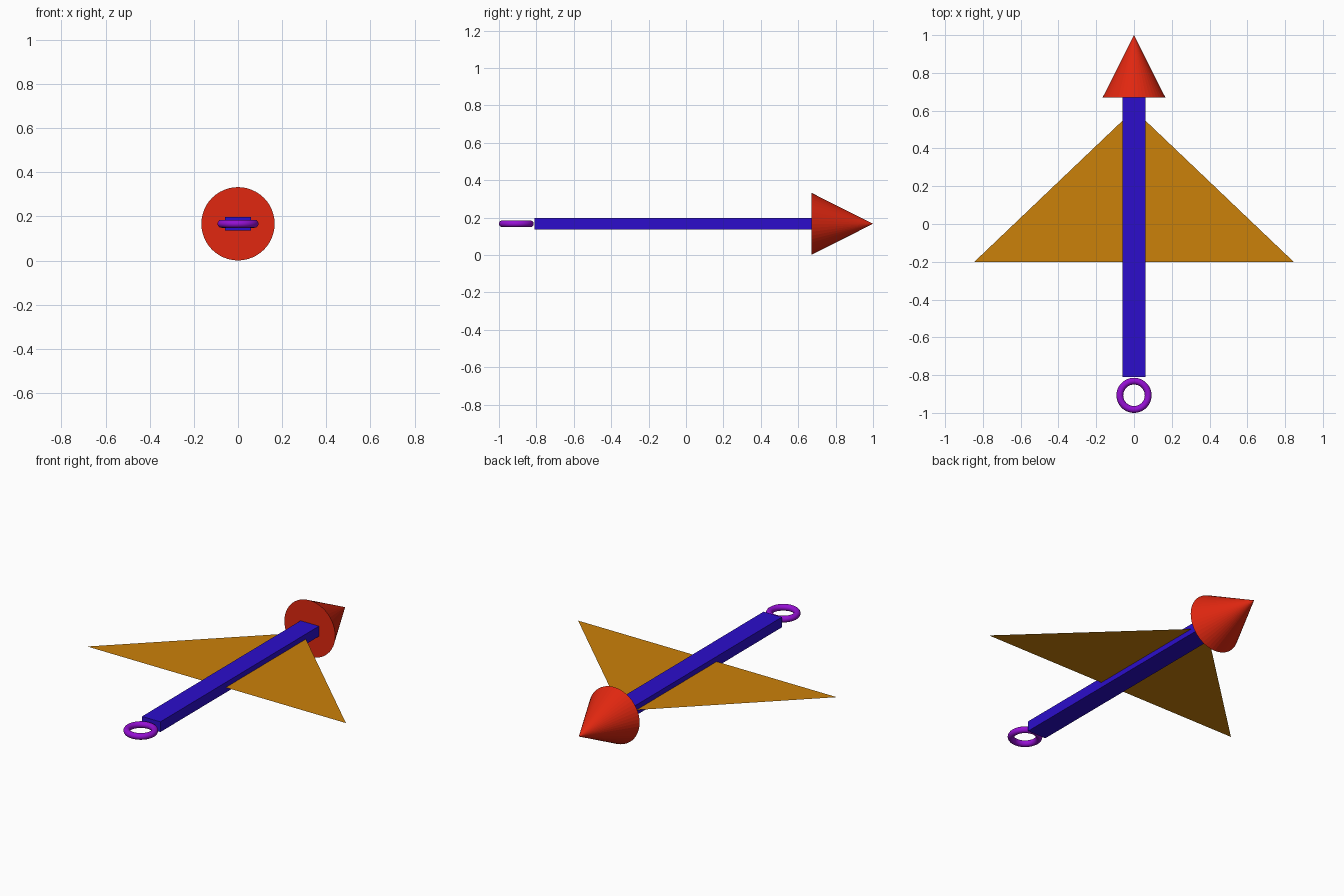
import bpy, math

if "Cube" in bpy.data.objects:
    bpy.data.objects.remove(bpy.data.objects["Cube"])

Z = 0.167  # common axis height


def paint(obj, name, color):
    mat = bpy.data.materials.new(name)
    mat.diffuse_color = (*color, 1)
    mat.use_nodes = True
    mat.node_tree.nodes["Principled BSDF"].inputs["Base Color"].default_value = mat.diffuse_color
    obj.data.materials.append(mat)
    obj.name = obj.data.name = name


# Square-edged shaft along y
bpy.ops.mesh.primitive_cube_add(size=1, location=(0, -0.07, Z))
shaft = bpy.context.object
shaft.scale = (0.12, 1.48, 0.06)
bpy.ops.object.transform_apply(location=False, rotation=False, scale=True)
paint(shaft, "shaft", (0.025, 0.004, 0.6))

# Cone nose pointing to +y
bpy.ops.mesh.primitive_cone_add(vertices=48, radius1=0.166, radius2=0, depth=0.33,
                                location=(0, 0.835, Z), rotation=(-math.pi / 2, 0, 0))
paint(bpy.context.object, "nose_cone", (0.75, 0.02, 0.005))

# Tail ring lying flat
bpy.ops.mesh.primitive_torus_add(major_radius=0.075, minor_radius=0.018,
                                 major_segments=48, minor_segments=16,
                                 location=(0, -0.907, Z))
ring = bpy.context.object
bpy.ops.object.shade_smooth_by_angle()
paint(ring, "tail_ring", (0.3, 0.005, 0.65))

# Thin triangular wing sheet
mesh = bpy.data.meshes.new("wing")
mesh.from_pydata([(-0.845, -0.2, Z), (0.845, -0.2, Z), (0, 0.605, Z)], [], [(0, 1, 2)])
wing = bpy.data.objects.new("wing", mesh)
bpy.context.collection.objects.link(wing)
paint(wing, "wing", (0.6, 0.22, 0.003))
